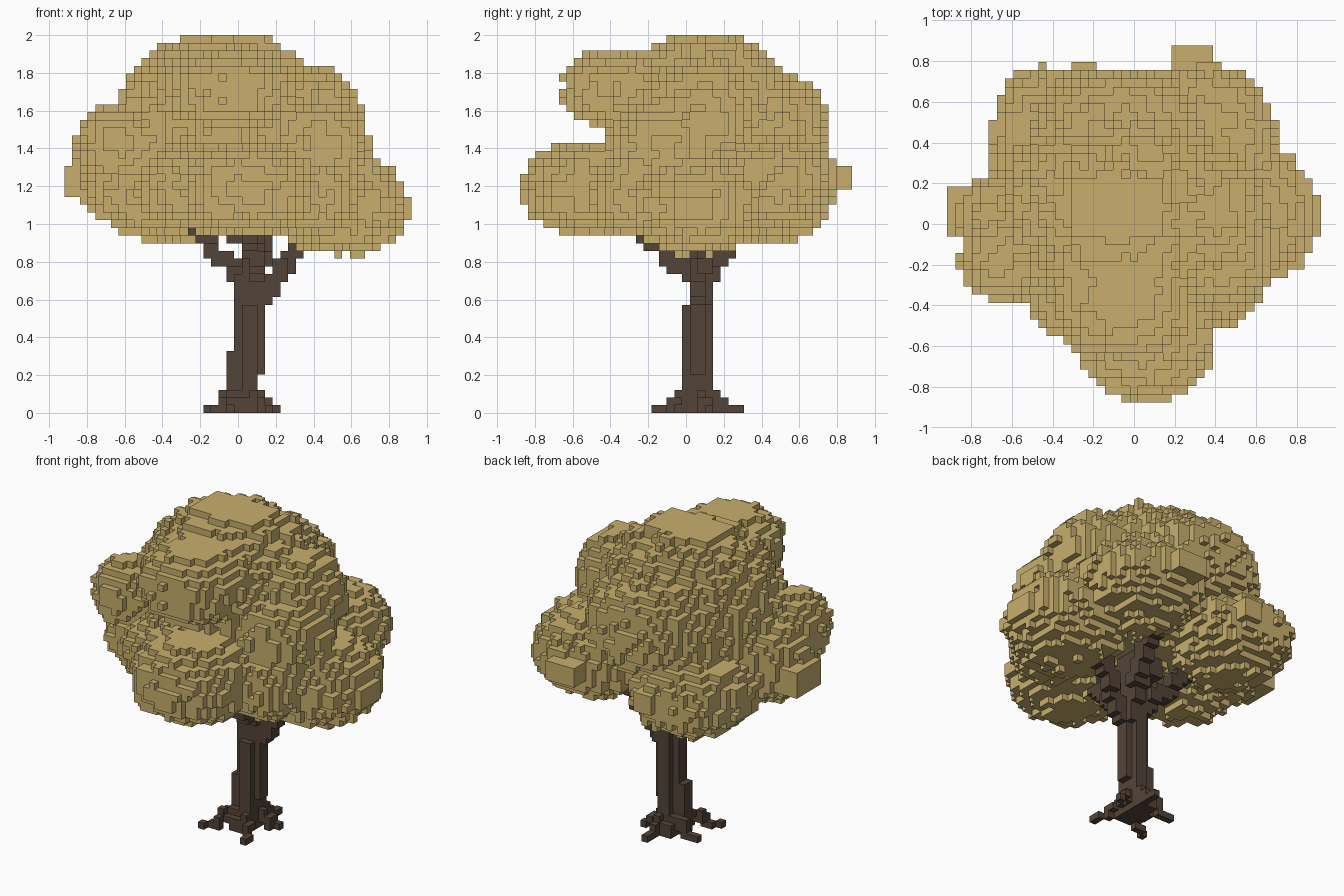
import bpy
import bmesh
from mathutils import Vector, noise

cube = bpy.data.objects.get("Cube")
if cube:
    bpy.data.objects.remove(cube, do_unlink=True)

V = 2 / 49  # edge length of one block; block (i, j, k) is centred at (i, j, k + 0.5) * V


def material(name, rgb):
    m = bpy.data.materials.new(name)
    m.use_nodes = True
    m.diffuse_color = (*rgb, 1)
    m.node_tree.nodes["Principled BSDF"].inputs["Base Color"].default_value = (*rgb, 1)
    return m


def block_object(name, cells, mat):
    """Mesh the outer skin of a set of blocks."""
    bm = bmesh.new()
    verts = {}

    def vert(p):
        if p not in verts:
            verts[p] = bm.verts.new(((p[0] - .5) * V, (p[1] - .5) * V, p[2] * V))
        return verts[p]

    for c in cells:
        for axis in range(3):
            for side in (0, 1):
                n = list(c)
                n[axis] += 2 * side - 1
                if tuple(n) in cells:
                    continue
                u, w = (axis + 1) % 3, (axis + 2) % 3
                loop = []
                for a, b in ((0, 0), (1, 0), (1, 1), (0, 1)):
                    p = list(c)
                    p[axis] += side
                    p[u] += a
                    p[w] += b
                    loop.append(vert(tuple(p)))
                bm.faces.new(loop if side else loop[::-1])
    mesh = bpy.data.meshes.new(name)
    bm.to_mesh(mesh)
    bm.free()
    mesh.materials.append(mat)
    ob = bpy.data.objects.new(name, mesh)
    bpy.context.collection.objects.link(ob)
    return ob


def box(x0, x1, y0, y1, z0, z1):
    """Blocks in inclusive index ranges."""
    return {(i, j, k) for i in range(x0, x1 + 1)
            for j in range(y0, y1 + 1) for k in range(z0, z1 + 1)}


def limb(start, end, size):
    """A stepped line of small boxes."""
    a, b = Vector(start), Vector(end)
    steps = int(max(abs(q) for q in b - a)) + 1
    cells = set()
    for s in range(steps + 1):
        x, y, z = (round(q) for q in a.lerp(b, s / steps))
        cells |= box(x, x + size - 1, y, y + size - 1, z, z + size - 1)
    return cells


bark = material("dark bark", (0.088, 0.058, 0.040))
leaf = material("olive tan leaves", (0.58, 0.43, 0.153))

# Trunk: column with clipped corners, narrower above the fork, with bark ridges
trunk = box(0, 2, 1, 2, 0, 13) | box(1, 2, 0, 3, 0, 13) | box(3, 3, 1, 2, 5, 13)
trunk |= box(1, 3, 1, 3, 14, 28) | box(-1, -1, 1, 2, 0, 7) | box(0, 0, 1, 2, 14, 17)

# Roots: thin stepped toes from the foot of the trunk
trunk |= box(0, 2, 0, 3, 0, 2) | box(0, 2, -1, 4, 0, 1)
for start, toe in (((-1, 0, 2), (-4, -3, 0)), ((2, 0, 2), (4, -4, 0)),
                   ((-1, 3, 2), (-4, 3, 0)), ((2, 3, 2), (2, 7, 0)),
                   ((3, 2, 2), (5, 3, 0))):
    trunk |= limb(start, toe, 1)
    mid = tuple(round((a + b) / 2) for a, b in zip(start, toe))
    trunk |= limb(start, (mid[0], mid[1], 0), 1)
block_object("trunk_and_roots", trunk, bark)

# Branches rising into the crown
branches = set()
for start, end in (((3, 1, 14), (8, 2, 22)), ((8, 2, 21), (12, 2, 27)),
                   ((0, 2, 16), (-5, 4, 22)), ((-5, 4, 22), (-9, 7, 28)),
                   ((2, 0, 17), (1, -6, 22)), ((1, -6, 22), (0, -10, 28)),
                   ((2, 3, 17), (3, 5, 21)), ((3, 5, 21), (3, 8, 26))):
    branches |= limb(start, end, 2)
branches |= box(-1, 3, 0, 4, 22, 24)
block_object("branches", branches - trunk, bark)

# Leaf clumps: centre, radii
CLUMPS = [
    ((-.08, .08, 1.50), (.55, .50, .50)),   # crown top
    ((0, .06, 1.31), (.49, .46, .32)),      # crown core
    ((-.05, -.32, 1.71), (.33, .34, .22)),  # upper front
    ((.36, .06, 1.56), (.29, .29, .28)),    # upper left side
    ((-.08, .38, 1.50), (.42, .37, .32)),   # upper back
    ((.42, -.12, 1.42), (.28, .28, .24)),   # middle front left
    ((-.55, .02, 1.28), (.33, .26, .25)),   # middle right side
    ((-.64, -.17, 1.42), (.21, .21, .21)),  # small right lobe
    ((-.46, -.13, 1.15), (.32, .26, .20)),  # lower right side
    ((-.22, -.30, 1.20), (.31, .29, .24)),  # lower front right
    ((.05, -.50, 1.19), (.35, .37, .25)),   # lower front
    ((.40, -.24, 1.15), (.25, .26, .21)),   # lower front left
    ((.55, .05, 1.10), (.35, .35, .26)),    # lower left side
    ((.33, .45, 1.23), (.36, .34, .24)),    # lower back left
    ((-.36, .42, 1.15), (.35, .35, .25)),   # lower back right
]
crown = set()
for centre, radii in CLUMPS:
    lo = [int((c - r * 1.2) / V) - 1 for c, r in zip(centre, radii)]
    hi = [int((c + r * 1.2) / V) + 1 for c, r in zip(centre, radii)]
    for i, j, k in box(max(lo[0], -22), min(hi[0], 22), max(lo[1], -21),
                       min(hi[1], 21), lo[2], min(hi[2], 48)):
        p = Vector((i * V, j * V, (k + .5) * V))
        d = sum(abs((q - c) / r) ** 2.1 for q, c, r in zip(p, centre, radii))
        # Uneven leafy surface
        if d < 1 + .12 * noise.noise(p * 7.3) + .22 * noise.noise(p * 17.7):
            crown.add((i, j, k))

# Small tufts on the rim of the crown
crown |= box(5, 9, 18, 21, 29, 31) | box(-7, -5, 18, 19, 27, 29)
crown |= box(-22, -19, -1, 4, 28, 31) | box(20, 22, -1, 3, 25, 27)
crown |= box(-1, 3, -21, -18, 28, 29) | box(-7, 3, -1, 5, 46, 48)
block_object("leaf_crown", crown - trunk - branches, leaf)
